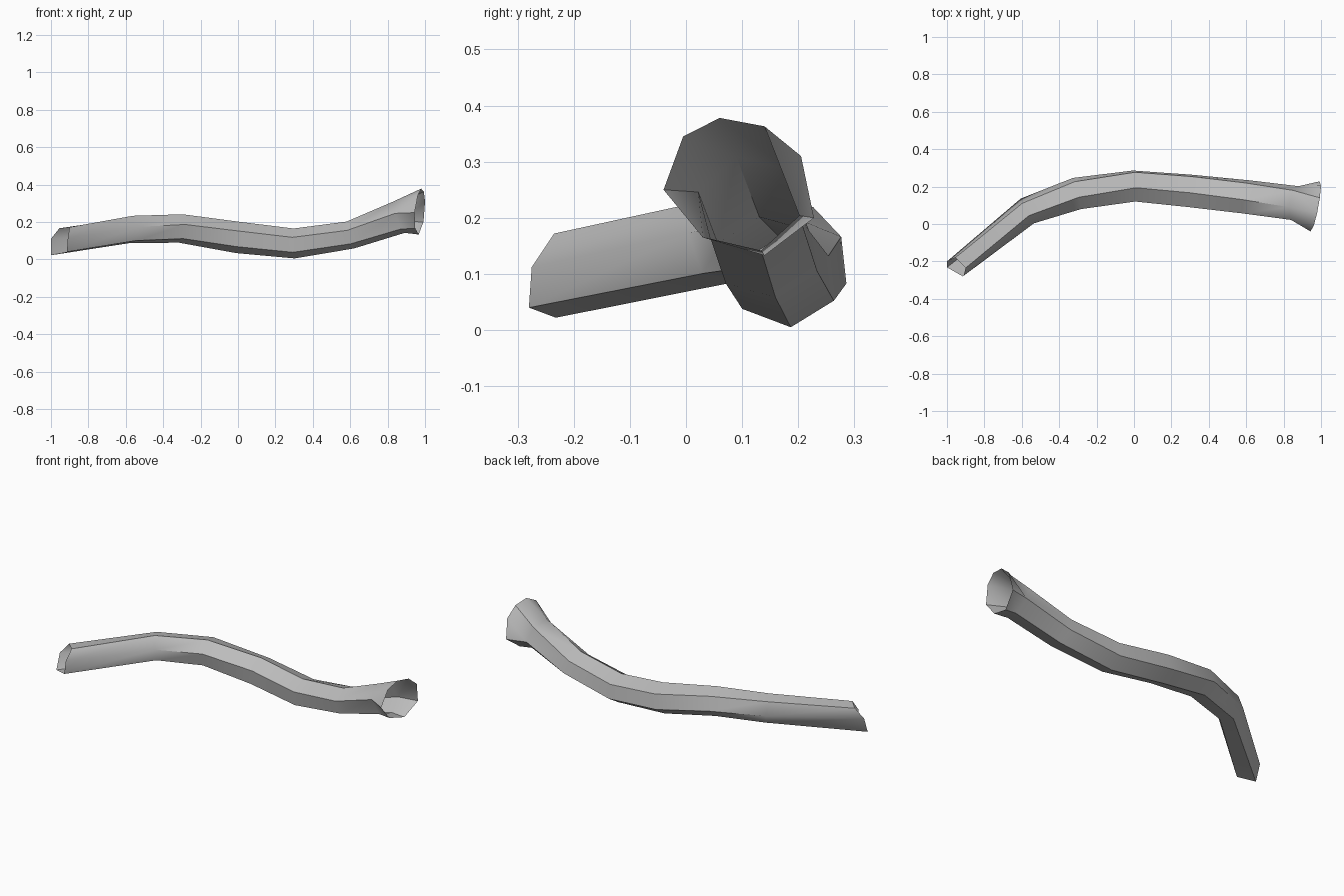
import bpy, bmesh, math
from mathutils import Vector

cube = bpy.data.objects.get("Cube")
if cube:
    bpy.data.objects.remove(cube, do_unlink=True)

bark = bpy.data.materials.new("grey")
bark.use_nodes = True
GREY = (0.5, 0.5, 0.5, 1.0)
bark.diffuse_color = GREY
bark.node_tree.nodes["Principled BSDF"].inputs["Base Color"].default_value = GREY

# Spine stations: centre, half width, half height, roll of the hexagon
stations = [
    ((-0.57, 0.070, 0.160), 0.075, 0.073, 10),
    ((-0.305, 0.163, 0.165), 0.086, 0.076, 16),
    ((0.00, 0.203, 0.117), 0.083, 0.084, 24),
    ((0.30, 0.177, 0.085), 0.087, 0.080, 24),
    ((0.60, 0.145, 0.130), 0.090, 0.074, 20),
    ((0.86, 0.112, 0.225), 0.092, 0.088, 14),
]
# Open narrow end (six corners) and flared end (eight corners, y and z)
narrow_rim = [(-0.91, -0.275, 0.112), (-0.90, -0.235, 0.172), (-0.955, -0.18, 0.166),
              (-1.0, -0.20, 0.11), (-1.0, -0.232, 0.022), (-0.915, -0.28, 0.04)]
flare_yz = [(-0.04, 0.25), (-0.005, 0.345), (0.06, 0.378), (0.14, 0.363),
            (0.205, 0.31), (0.228, 0.20), (0.14, 0.133), (0.03, 0.165)]
flared_rim = [(0.946 + 0.2 * (y + 0.03) + 0.12 * (z - 0.25), y, z) for y, z in flare_yz]


def hexagon(centre, tangent, half_w, half_h, roll):
    """Six points across the tangent, scaled to the given half extents."""
    side = tangent.cross(Vector((0, 0, 1))).normalized()
    up = side.cross(tangent).normalized()
    angles = [math.radians(roll + 60 * k) for k in range(6)]
    sx = half_w / max(abs(math.cos(a)) for a in angles)
    sz = half_h / max(abs(math.sin(a)) for a in angles)
    return [centre + side * math.cos(a) * sx + up * math.sin(a) * sz for a in angles]


def stitch(bm, a, b):
    """Join two loops; quads when counts match, triangles otherwise."""
    n, m = len(a), len(b)
    if n == m:
        for i in range(n):
            bm.faces.new((a[i], b[i], b[(i + 1) % n], a[(i + 1) % n]))
        return
    i = j = 0
    while i < n or j < m:
        if j >= m or (i < n and (i + 1) / n <= (j + 1) / m):
            bm.faces.new((a[i % n], b[j % m], a[(i + 1) % n]))
            i += 1
        else:
            bm.faces.new((a[i % n], b[j % m], b[(j + 1) % m]))
            j += 1


# Rings along the tube
centres = [Vector((-0.95, -0.23, 0.10))] + [Vector(s[0]) for s in stations] + [Vector((0.97, 0.095, 0.26))]
rings = [narrow_rim]
for i, (_, w, h, roll) in enumerate(stations, 1):
    t = (centres[i] - centres[i - 1]).normalized() + (centres[i + 1] - centres[i]).normalized()
    rings.append(hexagon(centres[i], t.normalized(), w, h, roll))
rings.append(flared_rim)

# Skin the open tube
bm = bmesh.new()
loops = [[bm.verts.new(p) for p in ring] for ring in rings]
for a, b in zip(loops, loops[1:]):
    stitch(bm, a, b)
bmesh.ops.recalc_face_normals(bm, faces=bm.faces)
# Make sure the faces point away from the spine
mid = min(bm.faces, key=lambda f: f.calc_center_median().z)
if mid.normal.z > 0:
    bmesh.ops.reverse_faces(bm, faces=bm.faces)

mesh = bpy.data.meshes.new("hollow_branch")
bm.to_mesh(mesh)
bm.free()
mesh.materials.append(bark)
branch = bpy.data.objects.new("hollow_branch", mesh)
bpy.context.collection.objects.link(branch)

bpy.ops.object.select_all(action='DESELECT')
branch.select_set(True)
bpy.context.view_layer.objects.active = branch
bpy.ops.object.shade_smooth_by_angle(angle=math.radians(50))
